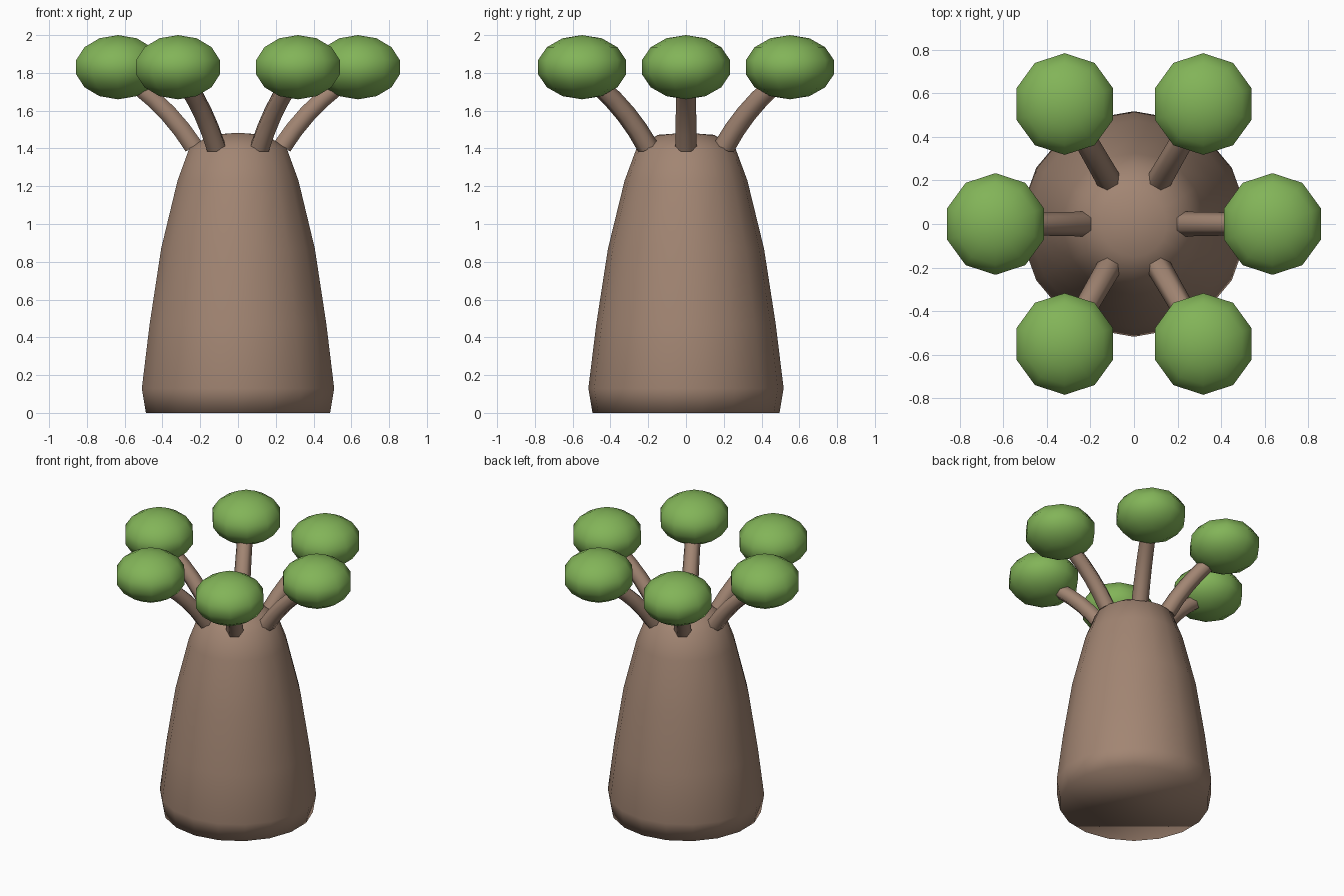
import bpy, bmesh, math
from mathutils import Vector

if "Cube" in bpy.data.objects:
    bpy.data.objects.remove(bpy.data.objects["Cube"])


def material(name, rgb):
    m = bpy.data.materials.new(name)
    m.diffuse_color = (*rgb, 1)
    m.use_nodes = True
    m.node_tree.nodes["Principled BSDF"].inputs["Base Color"].default_value = m.diffuse_color
    return m


BARK = material("brown bark", (0.36, 0.235, 0.17))
LEAF = material("leaf green", (0.225, 0.456, 0.098))


def finish(bm, name, mat):
    bmesh.ops.recalc_face_normals(bm, faces=bm.faces)
    for f in bm.faces:
        f.smooth = True
    me = bpy.data.meshes.new(name)
    bm.to_mesh(me)
    bm.free()
    me.materials.append(mat)
    ob = bpy.data.objects.new(name, me)
    bpy.context.collection.objects.link(ob)
    return ob


def skin(bm, rings):
    """Join successive vertex rings with quads."""
    for a, b in zip(rings, rings[1:]):
        n = len(a)
        for i in range(n):
            j = (i + 1) % n
            bm.faces.new((a[i], a[j], b[j], b[i]))


# Swollen trunk: 18-sided lathe with a rounded top
bm = bmesh.new()
profile = [(0.495, 0), (0.517, 0.13), (0.475, 0.47), (0.413, 0.87),
           (0.325, 1.23), (0.262, 1.40), (0.15, 1.472)]
rings = []
for r, z in profile:
    angles = [math.pi / 2 + math.tau * i / 18 for i in range(18)]
    rings.append([bm.verts.new((r * math.cos(a), r * math.sin(a), z)) for a in angles])
skin(bm, rings)
bm.faces.new(rings[0])
tip = bm.verts.new((0, 0, 1.483))
for i in range(18):
    bm.faces.new((rings[-1][i], rings[-1][(i + 1) % 18], tip))
finish(bm, "trunk", BARK)


# Curved six-sided branches, each carrying a flattened leaf clump
P0, P1, P2 = Vector((0.235, 0, 1.41)), Vector((0.38, 0, 1.64)), Vector((0.63, 0, 1.80))
for k in range(6):
    turn = math.tau * k / 6
    bm = bmesh.new()
    rings = []
    for s in range(6):
        t = s / 5
        p = P0 * (1 - t) ** 2 + P1 * 2 * t * (1 - t) + P2 * t * t
        d = ((P1 - P0) * (1 - t) + (P2 - P1) * t).normalized()
        side = Vector((0, 1, 0))
        up = d.cross(side)
        r = 0.057 - 0.007 * t
        rings.append([bm.verts.new(p + r * (side * math.cos(a) + up * math.sin(a)))
                      for a in (math.tau * i / 6 for i in range(6))])
    skin(bm, rings)
    bm.faces.new(rings[0])
    bm.faces.new(rings[-1])
    branch = finish(bm, f"branch_{k + 1}", BARK)
    branch.rotation_euler.z = turn
    branch.data.shade_smooth()
    branch.select_set(True)
    bpy.context.view_layer.objects.active = branch
    bpy.ops.object.shade_smooth_by_angle(angle=math.radians(65))
    branch.select_set(False)

    bm = bmesh.new()
    bmesh.ops.create_uvsphere(bm, u_segments=10, v_segments=7, radius=1)
    clump = finish(bm, f"leaf_clump_{k + 1}", LEAF)
    clump.scale = (0.239, 0.239, 0.17)
    clump.location = (0.635 * math.cos(turn), 0.635 * math.sin(turn), 1.83)
